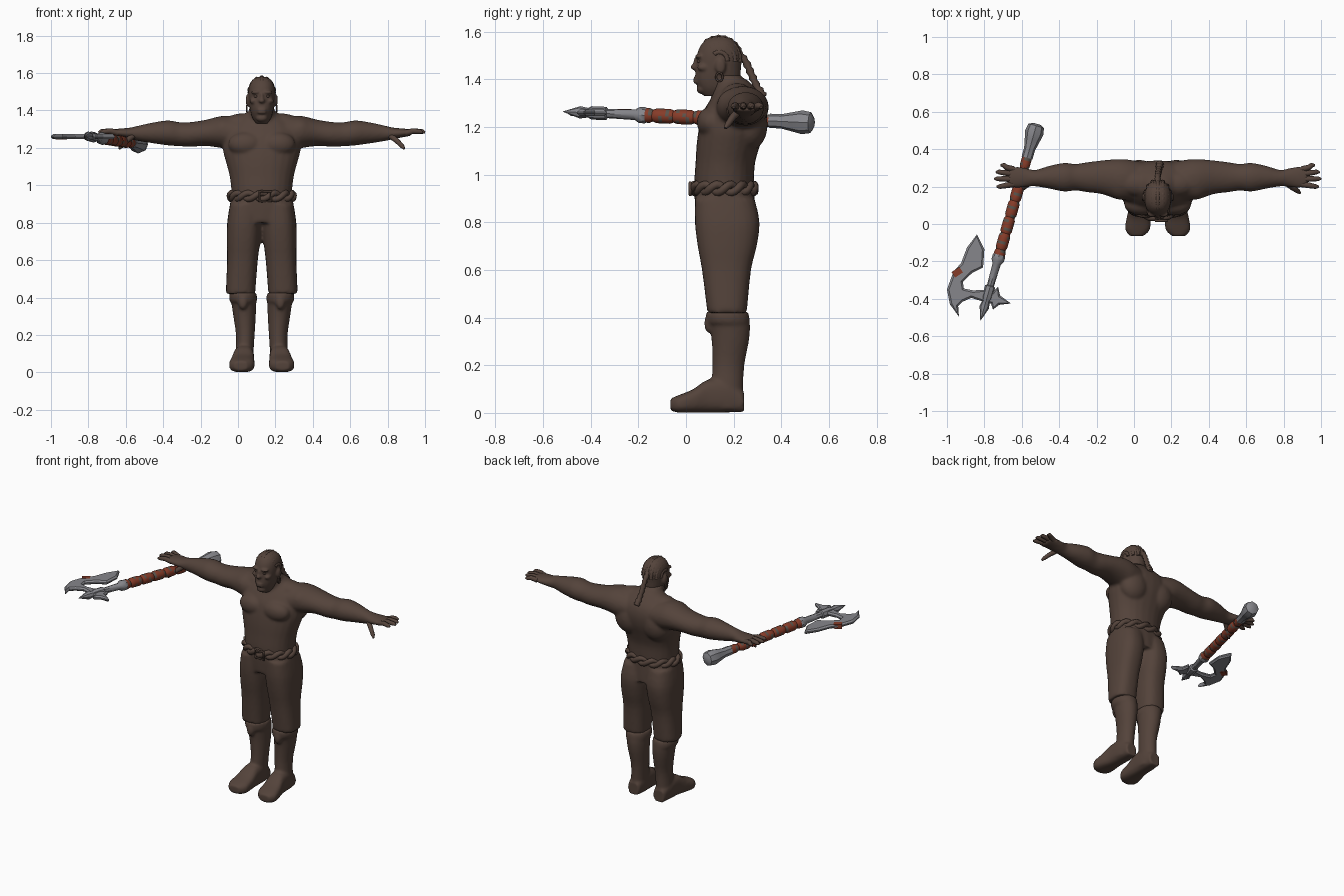
import bpy, bmesh, math
from mathutils import Vector, Matrix

if "Cube" in bpy.data.objects:
    bpy.data.objects.remove(bpy.data.objects["Cube"])

X0 = 0.127  # mirror plane of the figure
SIDES = (1, -1)


def material(name, rgb):
    m = bpy.data.materials.new(name)
    m.use_nodes = True
    m.diffuse_color = (*rgb, 1)
    m.node_tree.nodes["Principled BSDF"].inputs["Base Color"].default_value = (*rgb, 1)
    return m


BROWN = material("dark brown", (0.088, 0.056, 0.043))
STEEL = material("steel grey", (0.24, 0.24, 0.26))
RED = material("red leather", (0.24, 0.045, 0.022))
WORN = material("worn leather", (0.10, 0.085, 0.07))


def finish(name, bm, mats, voxel=0, smooth=4, angle=None):
    bmesh.ops.recalc_face_normals(bm, faces=bm.faces)
    me = bpy.data.meshes.new(name)
    bm.to_mesh(me)
    bm.free()
    ob = bpy.data.objects.new(name, me)
    bpy.context.collection.objects.link(ob)
    for m in mats:
        me.materials.append(m)
    me.polygons.foreach_set("use_smooth", [True] * len(me.polygons))
    if voxel:
        mod = ob.modifiers.new("fuse", "REMESH")
        mod.mode, mod.voxel_size, mod.use_smooth_shade = "VOXEL", voxel, True
        mod = ob.modifiers.new("soften", "SMOOTH")
        mod.factor, mod.iterations = 0.5, smooth
    if angle:
        bpy.ops.object.select_all(action="DESELECT")
        ob.select_set(True)
        bpy.context.view_layer.objects.active = ob
        bpy.ops.object.shade_smooth_by_angle(angle=math.radians(angle))
    return ob


def refine(rings, steps):
    """Catmull-Rom resampling of cross-section rows."""
    out, last = [], len(rings) - 1
    for i in range(last):
        rows = [rings[max(i - 1, 0)], rings[i], rings[i + 1], rings[min(i + 2, last)]]
        for k in range(steps):
            u = k / steps
            out.append([b + 0.5 * u * (c - a + u * (2*a - 5*b + 4*c - d + u * (3*(b - c) + d - a)))
                        for a, b, c, d in zip(*rows)])
    return out + [rings[last]]


def loft(bm, axis, rings, side=1, n=24, power=2.0, steps=3):
    """Rows are (position on axis, two centre values, two radii); x is measured from X0."""
    loops = []
    for t, a, b, ra, rb in (refine(rings, steps) if steps else rings):
        loop = []
        for k in range(n):
            c, s = math.cos(math.tau * k / n), math.sin(math.tau * k / n)
            p = a + ra * math.copysign(abs(c) ** (2 / power), c)
            q = b + rb * math.copysign(abs(s) ** (2 / power), s)
            x, y, z = {"x": (t, p, q), "y": (p, t, q), "z": (p, q, t)}[axis]
            loop.append(bm.verts.new((X0 + side * x, y, z)))
        loops.append(loop)
    bm.faces.new(loops[0])
    bm.faces.new(loops[-1])
    for lo, hi in zip(loops, loops[1:]):
        for k in range(n):
            j = (k + 1) % n
            bm.faces.new((lo[k], lo[j], hi[j], hi[k]))


def ball(bm, c, s):
    m = Matrix.Translation((X0 + c[0], c[1], c[2])) @ Matrix.Diagonal((*s, 1))
    bmesh.ops.create_icosphere(bm, subdivisions=3, radius=1, matrix=m)


def tube(name, paths, r, mat, radii=lambda i, n: 1, cyclic=False):
    cu = bpy.data.curves.new(name, "CURVE")
    cu.dimensions, cu.bevel_depth, cu.bevel_resolution, cu.use_fill_caps = "3D", r, 2, True
    for path in paths:
        sp = cu.splines.new("POLY")
        sp.points.add(len(path) - 1)
        sp.use_cyclic_u = cyclic
        for i, (pt, co) in enumerate(zip(sp.points, path)):
            pt.co, pt.radius = (X0 + co[0], co[1], co[2], 1), radii(i, len(path))
    ob = bpy.data.objects.new(name, cu)
    bpy.context.collection.objects.link(ob)
    cu.materials.append(mat)
    bpy.ops.object.select_all(action="DESELECT")
    ob.select_set(True)
    bpy.context.view_layer.objects.active = ob
    bpy.ops.object.convert(target="MESH")
    bpy.ops.object.shade_smooth()


# Bare torso, neck and arms fused into one skin
bm = bmesh.new()
loft(bm, "z", [(.90, 0, .16, .16, .12), (.97, 0, .16, .162, .125), (1.05, 0, .165, .172, .125),
               (1.12, 0, .177, .19, .133), (1.19, 0, .193, .208, .14), (1.26, 0, .205, .205, .135),
               (1.32, 0, .215, .175, .11), (1.37, 0, .21, .11, .075), (1.40, 0, .195, .065, .06)], power=2.2)
loft(bm, "z", [(1.25, 0, .19, .085, .08), (1.35, 0, .18, .075, .075), (1.42, 0, .165, .066, .068)])
for s in SIDES:
    loft(bm, "x", [(.08, .22, 1.27, .11, .085), (.16, .235, 1.278, .11, .093), (.22, .24, 1.285, .107, .085),
                   (.30, .25, 1.28, .09, .07), (.38, .25, 1.272, .08, .066), (.44, .25, 1.273, .071, .064),
                   (.50, .25, 1.28, .077, .067), (.58, .25, 1.28, .061, .056), (.655, .245, 1.278, .044, .042),
                   (.70, .248, 1.277, .05, .032), (.75, .25, 1.28, .057, .024), (.80, .25, 1.282, .052, .018)], s)
    for c, size in (((.085, .105, 1.22), (.095, .06, .065)),   # chest
                    ((.10, .265, 1.21), (.10, .078, .11)),     # back
                    ((.10, .215, 1.325), (.11, .07, .06)),     # trapezius
                    ((.20, .235, 1.295), (.09, .105, .075))):  # shoulder
        ball(bm, (s * c[0], c[1], c[2]), size)
finish("torso_and_arms", bm, [BROWN], 0.009, 5)

# Fingers and thumbs
digits = []
for s in SIDES:
    for y0, y1, tip in ((.292, .315, .84), (.267, .278, .865), (.24, .242, .873), (.213, .2, .86)):
        digits.append([(s * .77, y0, 1.28), (s * .81, (y0 + y1) / 2, 1.29), (s * (tip - .015), y1, 1.287),
                       (s * tip, y1, 1.283)])
    digits.append([(s * .68, .225, 1.27), (s * .72, .195, 1.24), (s * .75, .175, 1.21), (s * .762, .165, 1.195)])
tube("fingers", digits, 0.015, BROWN, lambda i, n: (1.1, 1, .85, .4)[i])

# Head with brow, nose, mouth and jaw
bm = bmesh.new()
loft(bm, "z", [(1.33, 0, .12, .03, .045), (1.36, 0, .125, .05, .07), (1.40, 0, .132, .062, .093),
               (1.45, 0, .136, .069, .095), (1.50, 0, .14, .072, .095), (1.54, 0, .14, .065, .08),
               (1.568, 0, .14, .045, .055), (1.58, 0, .14, .018, .022)], power=2.2)
ball(bm, (0, .068, 1.36), (.032, .024, .022))
ball(bm, (0, .04, 1.452), (.017, .022, .014))
ball(bm, (0, .05, 1.47), (.011, .02, .03))
for z in (1.403, 1.389):
    ball(bm, (0, .045, z), (.026, .015, .008))
for s in SIDES:
    ball(bm, (s * .03, .055, 1.497), (.028, .018, .009))
    ball(bm, (s * .045, .075, 1.45), (.02, .028, .016))
    ball(bm, (s * .074, .145, 1.455), (.012, .022, .034))
finish("head", bm, [BROWN], 0.006, 3)

# Eyes and earrings
bm = bmesh.new()
for s in SIDES:
    ball(bm, (s * .03, .058, 1.476), (.012, .012, .008))
finish("eyes", bm, [BROWN])
tube("earrings", [[(s * .079, .14 + .014 * math.cos(a), 1.41 + .018 * math.sin(a))
                   for a in [math.tau * k / 16 for k in range(16)]] for s in SIDES],
     0.004, BROWN, cyclic=True)

# Braided rows over the skull, gathered in a tail
rows = []
for k in range(-3, 4):
    phi = math.radians(k * 23)
    arc = [math.radians(48 + 8 * i) for i in range(18)]
    rows.append([(.068 * math.sin(phi), .14 - .092 * math.cos(a) * math.cos(phi),
                  1.48 + .095 * math.sin(a) * math.cos(phi)) for a in arc])
tube("hair_rows", rows, 0.013, BROWN, lambda i, n: 1 if i % 2 else .7)
tail = refine([(0, .215, 1.515), (0, .25, 1.475), (.003, .275, 1.42), (.008, .3, 1.365), (.012, .325, 1.325)], 4)
tube("hair_tail", [tail], 0.018, BROWN, lambda i, n: (1 if i % 2 else .72) * (1.2 if i > n - 5 else 1))

# Trousers
bm = bmesh.new()
loft(bm, "z", [(.80, 0, .168, .12, .125), (.88, 0, .163, .165, .126), (.94, 0, .16, .166, .125)], power=2.4)
for s in SIDES:
    loft(bm, "z", [(.42, .112, .172, .078, .082), (.45, .112, .172, .079, .086), (.6, .103, .17, .082, .103),
                   (.7, .098, .173, .089, .124), (.8, .093, .173, .092, .136), (.9, .085, .163, .085, .125)],
         s, power=2.5)
finish("trousers", bm, [BROWN], 0.01, 4)

# Boots with a folded cuff
bm = bmesh.new()
for s in SIDES:
    loft(bm, "z", [(.02, .093, .17, .05, .07), (.1, .092, .172, .048, .068), (.2, .088, .178, .05, .067),
                   (.3, .092, .186, .06, .078), (.37, .096, .184, .066, .085), (.425, .1, .172, .068, .085)], s)
    loft(bm, "y", [(.243, .094, .045, .04, .042), (.17, .094, .07, .052, .068), (.09, .097, .07, .056, .069),
                   (.03, .103, .05, .064, .049), (-.03, .108, .038, .066, .037), (-.065, .112, .035, .035, .025)],
         s, power=2.8)
    loft(bm, "z", [(.375, .098, .178, .071, .09), (.4, .1, .175, .075, .092), (.425, .1, .172, .071, .088)], s)
    ball(bm, (s * .1, .095, .375), (.025, .018, .04))
finish("boots", bm, [BROWN], 0.009, 3)

# Twisted belt and square buckle
turns = [math.tau * k / 72 for k in range(72)]
tube("belt", [[((.163 + .008 * math.cos(7 * a + ph)) * math.cos(a), .16 + (.123 + .008 * math.cos(7 * a + ph)) * math.sin(a),
                .942 + .017 * math.sin(7 * a + ph)) for a in turns] for ph in (0, math.pi)],
     0.017, BROWN, cyclic=True)
tube("buckle", [[(x, .018, z) for x, z in ((-.012, .915), (.05, .915), (.05, .967), (-.012, .967))]],
     0.007, BROWN, cyclic=True)

# Axe shaft: built upright, then laid along its direction
START, END = Vector((-.52, .535, 1.218)), Vector((-.822, -.52, 1.265))
AIM = Matrix.Translation(START) @ (END - START).to_track_quat("Z", "Y").to_matrix().to_4x4()


def shaft(name, profile, mats, n, rule=None, steps=0, angle=40):
    b = bmesh.new()
    loft(b, "z", [(t, -X0, 0, r, r) for t, r in profile], n=n, steps=steps)
    if rule:
        for i, f in enumerate(b.faces):
            f.material_index = rule(i)
    b.transform(AIM)
    finish(name, b, mats, angle=angle)


shaft("pommel", [(0, .022), (.012, .044), (.05, .05), (.085, .042), (.14, .03), (.19, .03)], [STEEL], 8)
shaft("grip", [(.16 + .57 * i / 38, .031 - .006 * (i % 6 == 0) - .004 * (i < 8)) for i in range(39)],
      [RED, WORN], 12, lambda i: int((i // 12 * 5 + i % 12) % 13 < 3))
shaft("axe_neck", [(.72, .026), (.735, .034), (.76, .034), (.78, .022), (.9, .019), (.905, .028), (.97, .028),
                   (.985, .02), (1.02, .026), (1.094, .001)], [STEEL], 8)


# Axe blades: outlines thickened, with edges ground thin
def blade(name, outline):
    b = bmesh.new()
    face = b.faces.new([b.verts.new((x, y, 1.256)) for x, y in outline])
    ext = bmesh.ops.extrude_face_region(b, geom=[face])
    top = [g for g in ext["geom"] if isinstance(g, bmesh.types.BMFace)]
    bmesh.ops.translate(b, verts=top[0].verts[:], vec=(0, 0, .008))
    bmesh.ops.recalc_face_normals(b, faces=b.faces)
    for f in [f for f in b.faces if abs(f.normal.z) > .9]:
        bmesh.ops.inset_region(b, faces=[f], thickness=.011, depth=.009)
    finish(name, b, [STEEL], angle=20)


blade("axe_blade", [(-.84, -.056), (-.893, -.126), (-.925, -.21), (-.965, -.254), (-1, -.35), (-.984, -.43),
                    (-.936, -.495), (-.94, -.44), (-.915, -.415), (-.87, -.395), (-.775, -.425), (-.765, -.35),
                    (-.86, -.355), (-.91, -.345), (-.915, -.31), (-.866, -.262), (-.807, -.233), (-.80, -.136)])
blade("axe_back_spike", [(-.785, -.35), (-.755, -.365), (-.727, -.334), (-.716, -.382), (-.658, -.425),
                         (-.72, -.432), (-.754, -.457), (-.765, -.425), (-.80, -.42)])

# Red leather wrap on the blade edge
bm = bmesh.new()
bmesh.ops.create_cube(bm, size=1, matrix=Matrix.Translation((-.945, -.258, 1.26)) @ Matrix.Rotation(.6, 4, "Z")
                      @ Matrix.Diagonal((.05, .035, .03, 1)))
finish("blade_wrap", bm, [RED], angle=30)
